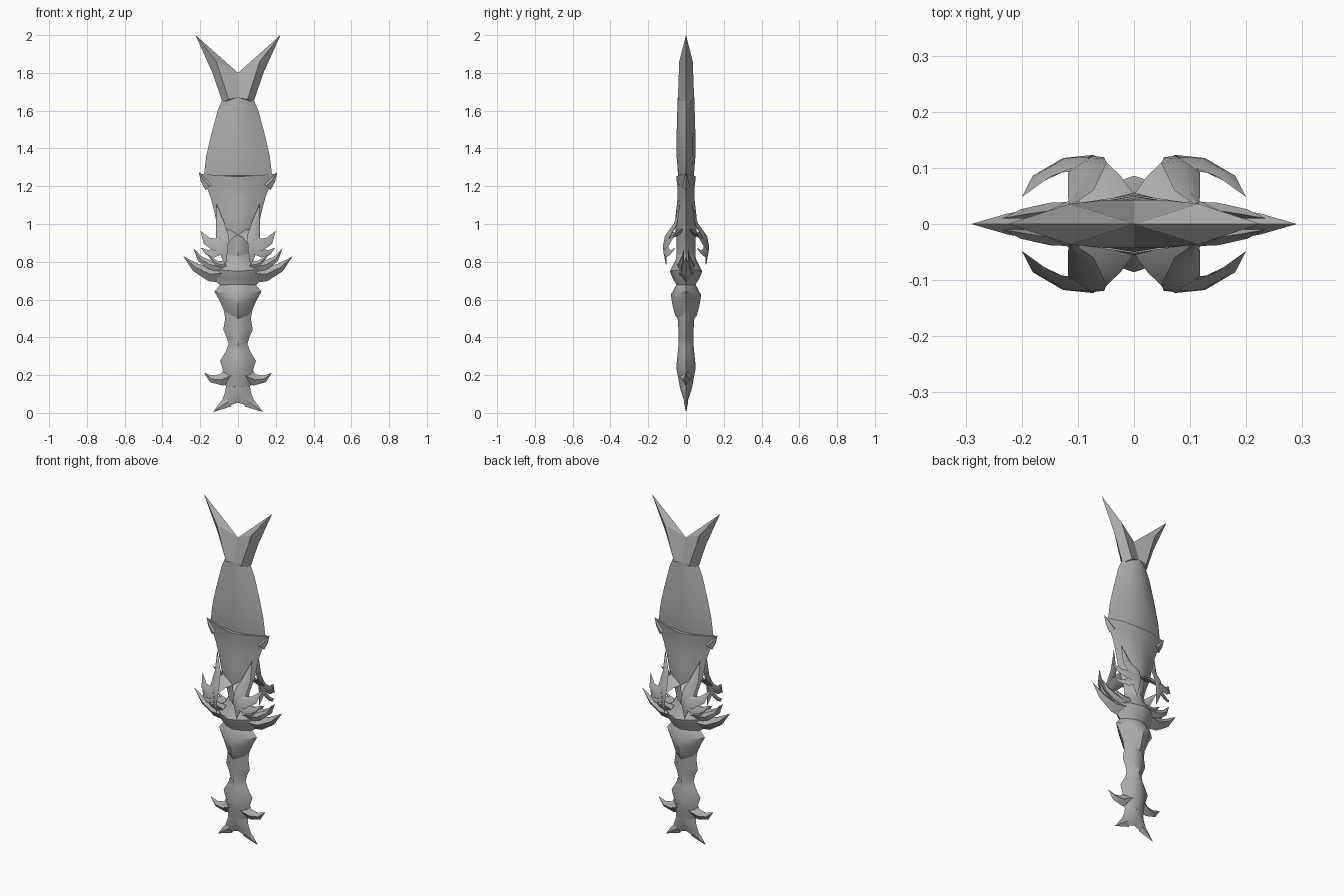
import bpy, bmesh, math
from mathutils import Vector

cube = bpy.data.objects.get("Cube")
if cube:
    bpy.data.objects.remove(cube, do_unlink=True)

GREY = (0.42, 0.42, 0.42, 1)
mat = bpy.data.materials.new("grey_metal")
mat.use_nodes = True
mat.diffuse_color = GREY
mat.node_tree.nodes["Principled BSDF"].inputs["Base Color"].default_value = GREY


def finish(name, bm, angle=42):
    """Weld, orient and shade a part, then link it to the scene."""
    bmesh.ops.remove_doubles(bm, verts=bm.verts, dist=0.0005)
    bmesh.ops.recalc_face_normals(bm, faces=bm.faces)
    me = bpy.data.meshes.new(name)
    bm.to_mesh(me)
    bm.free()
    me.materials.append(mat)
    me.shade_smooth()
    me.set_sharp_from_angle(angle=math.radians(angle))
    ob = bpy.data.objects.new(name, me)
    bpy.context.collection.objects.link(ob)


def skin(bm, rings, caps):
    """Bridge successive rings of points and close the ends."""
    loops = [[bm.verts.new(p) for p in ring] for ring in rings]
    n = len(loops[0])
    for a, b in zip(loops, loops[1:]):
        for i in range(n):
            j = (i + 1) % n
            bm.faces.new((a[i], a[j], b[j], b[i]))
    if caps[0]:
        bm.faces.new(loops[0])
    if caps[1]:
        bm.faces.new(loops[-1])


def lens(name, rows):
    """Loft of eight-sided lens sections: half width, edge z, half depth, ridge z."""
    rings = []
    for w, ze, d, zm in rows:
        zq = (ze + zm) / 2
        rings.append([(w, 0, ze), (w * .5, d * .72, zq), (0, d, zm), (-w * .5, d * .72, zq),
                      (-w, 0, ze), (-w * .5, -d * .72, zq), (0, -d, zm), (w * .5, -d * .72, zq)])
    bm = bmesh.new()
    skin(bm, rings, (rows[0][2] > 0, rows[-1][2] > 0))
    finish(name, bm)


def horn(name, path, widths, thick, facing=(0, 1, 0), mirror_y=False):
    """Curved pointed spike of diamond section, mirrored left and right."""
    pts = [Vector(p) for p in path]
    for side, sx in (("left", 1), ("right", -1)):
        for sy in ((1, -1) if mirror_y else (1,)):
            rings = []
            for i, p in enumerate(pts):
                t = (pts[min(i + 1, len(pts) - 1)] - pts[max(i - 1, 0)]).normalized()
                across = t.cross(Vector(facing)).normalized()
                out = across.cross(t)
                w, h = widths[i], thick * widths[i] / max(widths)
                ring = (p + across * w, p + out * h, p - across * w, p - out * h)
                rings.append([(q.x * sx, q.y * sy, q.z) for q in ring])
            bm = bmesh.new()
            skin(bm, rings, (widths[0] > 0, False))
            label = ("_back" if sy > 0 else "_front") if mirror_y else ""
            finish(f"{name}_{side}{label}", bm)


# Forked blade tip
for side, s in (("left", 1), ("right", -1)):
    bm = bmesh.new()
    outer = [(.08, 0, 1.64), (.135, 0, 1.8), (.225, 0, 2)]
    inner = [(0, 0, 1.64), (0, 0, 1.8), (.225, 0, 2)]
    for sy in (1, -1):
        ridge = [(.05, .043 * sy, 1.66), (.115, .036 * sy, 1.86), (.225, 0, 2)]
        valley = (0, .043 * sy, 1.67)
        faces = [(outer[0], outer[1], ridge[1], ridge[0]), (outer[1], outer[2], ridge[1]),
                 (inner[1], ridge[1], outer[2]), (inner[1], valley, ridge[0], ridge[1]),
                 (outer[0], ridge[0], valley, inner[0])]
        for f in faces:
            bm.faces.new([bm.verts.new((x * s, y, z)) for x, y, z in f])
    finish("fork_tip_" + side, bm, 25)

# Main blade
lens("blade", [(.082, 1.66, .044, 1.67), (.108, 1.6, .046, 1.6), (.143, 1.47, .05, 1.47),
               (.168, 1.36, .05, 1.36), (.18, 1.26, .042, 1.26), (.14, 1.18, .03, 1.18)])

# Flared collar and throat
lens("collar", [(.2, 1.265, .052, 1.25), (.172, 1.21, .046, 1.2), (.145, 1.14, .045, 1.13),
                (.124, 1.06, .056, 1.04), (.11, .99, .056, .98), (.08, .91, .05, .91),
                (.06, .83, .05, .83), (.07, .77, .05, .77)])
horn("collar_barb", [(.15, 0, 1.2), (.182, 0, 1.235), (.208, 0, 1.275)], [.03, .018, 0], .02)

# Hooked claws around the throat
CLAW = (.3, 1, .35)
horn("claw", [(.115, .03, 1.11), (.095, .055, 1.0), (.083, .1, .93), (.08, .112, .87), (.065, .105, .775)],
     [0, .024, .036, .028, 0], .014, CLAW, True)
horn("claw_root", [(.04, .03, .96), (.065, .07, .94), (.085, .108, .9)], [.05, .045, .03], .014, CLAW, True)
horn("claw_upper_barb", [(.08, .108, .9), (.12, .108, .89), (.165, .085, .91), (.2, .048, .965)],
     [.04, .035, .022, 0], .012, CLAW, True)
horn("claw_lower_barb", [(.085, .108, .87), (.13, .1, .845), (.165, .08, .85), (.197, .055, .875)],
     [.03, .025, .014, 0], .01, CLAW, True)

# Guard body with swept spikes
lens("guard", [(.058, .85, .045, .85), (.085, .8, .055, .81), (.14, .76, .086, .75),
               (.13, .71, .07, .71), (.09, .67, .045, .67), (.09, .63, .04, .63)])
horn("guard_spike", [(.06, 0, .74), (.15, 0, .735), (.225, 0, .77), (.29, 0, .83)],
     [.055, .038, .023, 0], .045)
horn("guard_upper_spike", [(.08, .025, .77), (.15, .025, .785), (.2, .018, .815), (.235, .01, .87)],
     [.03, .024, .016, 0], .016, (0, 1, 0), True)
horn("guard_small_spike", [(.06, .035, .78), (.11, .035, .79), (.16, .02, .835)],
     [.025, .016, 0], .014, (0, 1, 0), True)

# Pointed shield below the guard
lens("guard_shield", [(.085, .69, .045, .69), (.125, .642, .08, .625), (.1, .6, .072, .57),
                      (.078, .55, .055, .51), (.06, .5, .035, .49)])

# Waisted grip
lens("grip", [(.078, .56, .05, .56), (.068, .5, .044, .5), (.078, .44, .04, .44), (.06, .4, .04, .4),
              (.05, .365, .04, .365), (.065, .325, .043, .325), (.095, .275, .05, .26),
              (.08, .23, .05, .23), (.085, .19, .042, .19), (.062, .135, .033, .14)])

# Pommel horns and split tail
horn("pommel_horn", [(.03, 0, .2), (.09, 0, .175), (.14, 0, .18), (.18, 0, .212)], [.05, .03, .019, 0], .035)
lens("tail", [(.062, .15, .034, .15), (.068, .11, .029, .12), (.085, .065, .018, .09), (.13, .008, 0, .055)])
horn("tail_barb", [(.05, 0, .06), (.09, 0, .035), (.13, 0, .005)], [.03, .018, 0], .012)
